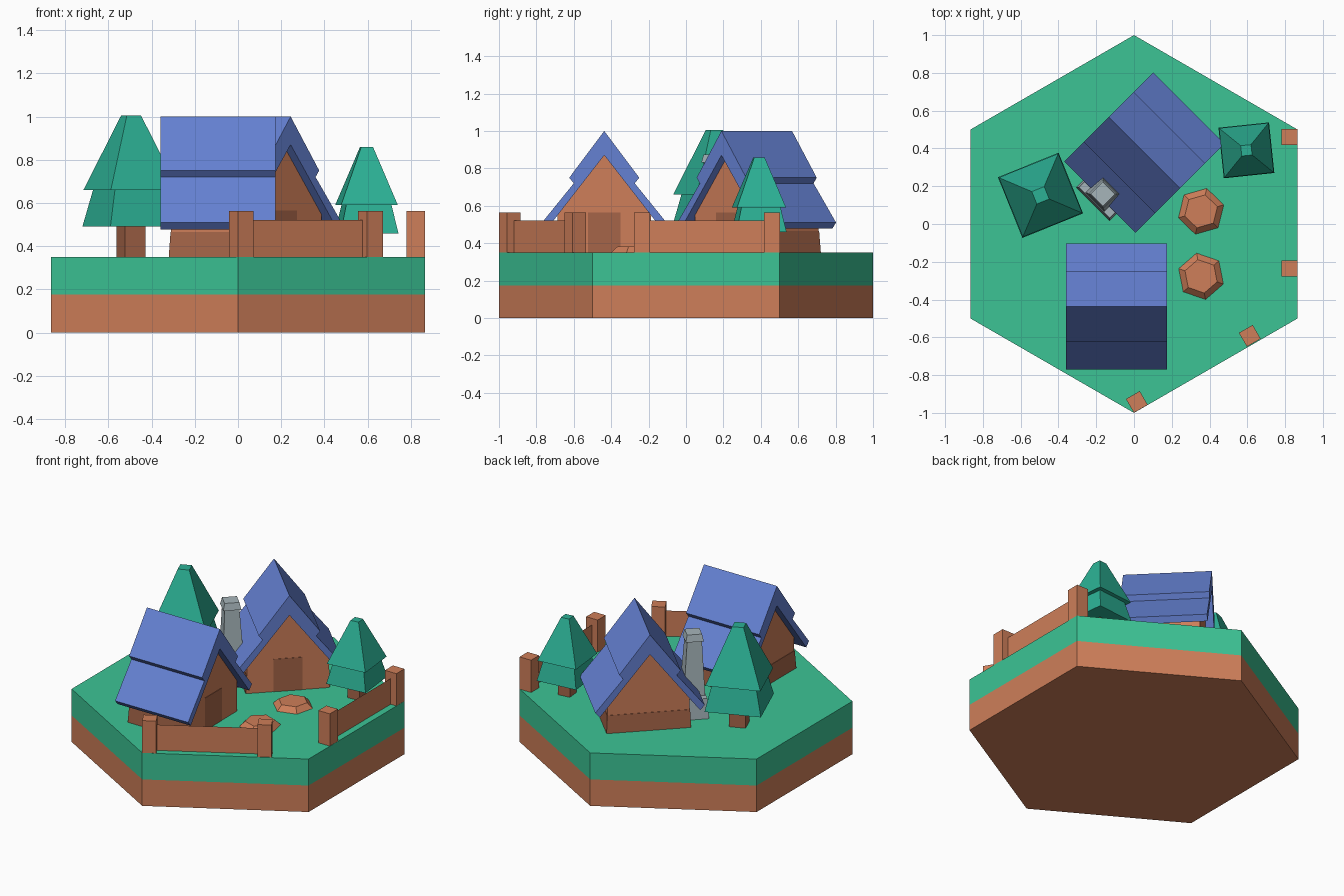
import bpy
import math
from mathutils import Matrix, Vector

if "Cube" in bpy.data.objects:
    bpy.data.objects.remove(bpy.data.objects["Cube"])


def mat(name, r, g, b):
    m = bpy.data.materials.new(name)
    m.diffuse_color = (r, g, b, 1)
    m.use_nodes = True
    m.node_tree.nodes["Principled BSDF"].inputs["Base Color"].default_value = m.diffuse_color
    return m


GRASS = mat("grass", 0.045, 0.55, 0.30)
EARTH = mat("earth", 0.62, 0.21, 0.10)
DARK = mat("dark_wood", 0.38, 0.13, 0.065)
BLUE = mat("roof_blue", 0.13, 0.22, 0.65)
LEAF = mat("leaf", 0.025, 0.44, 0.30)
STONE = mat("stone", 0.38, 0.46, 0.49)


def place(x, y, deg=0, s=1, z=0):
    return Matrix.Translation((x, y, z)) @ Matrix.Rotation(math.radians(deg), 4, 'Z') @ Matrix.Scale(s, 4)


def mesh_obj(name, verts, faces, material, M=Matrix()):
    me = bpy.data.meshes.new(name)
    me.from_pydata([M @ Vector(v) for v in verts], [], faces)
    me.materials.append(material)
    ob = bpy.data.objects.new(name, me)
    bpy.context.collection.objects.link(ob)
    return ob


def loft(name, rings, material, M=Matrix()):
    """Skin equal-sized rings of points and cap both ends."""
    n = len(rings[0])
    verts = [p for r in rings for p in r]
    faces = [tuple(range(n))[::-1], tuple(range(len(verts) - n, len(verts)))]
    for k in range(len(rings) - 1):
        for i in range(n):
            j = (i + 1) % n
            faces.append((k * n + i, k * n + j, k * n + n + j, k * n + n + i))
    return mesh_obj(name, verts, faces, material, M)


def frustum(name, sides, levels, material, M=Matrix(), deg=0):
    """levels: (radius, z) from bottom to top."""
    a0 = math.radians(deg)
    rings = [[(r * math.cos(a0 + 2 * math.pi * i / sides),
               r * math.sin(a0 + 2 * math.pi * i / sides), z) for i in range(sides)]
             for r, z in levels]
    return loft(name, rings, material, M)


def block(name, levels, material, M=Matrix()):
    """levels: (x0, x1, y0, y1, z) rectangles from bottom to top."""
    rings = [[(a, c, z), (b, c, z), (b, d, z), (a, d, z)] for a, b, c, d, z in levels]
    return loft(name, rings, material, M)


def extrude_x(name, profile, x0, x1, material, M=Matrix()):
    return loft(name, [[(x, y, z) for y, z in profile] for x in (x0, x1)], material, M)


# hexagonal ground in two layers
frustum("earth_base", 6, [(1, 0), (1, 0.175)], EARTH, deg=30)
frustum("grass_layer", 6, [(1, 0.175), (1, 0.35)], GRASS, deg=30)


# houses: ridge runs along local x, door on +x gable
def house(tag, M):
    right = [(0.187, 0.75), (0.163, 0.72), (0.333, 0.51), (0.305, 0.478)]
    outline = ([(0, 1.0)] + right + [(0, 0.87)]
               + [(-y, z) for y, z in reversed(right)])
    extrude_x(tag + "_roof", outline, -0.267, 0.267, BLUE, M)
    gable = [(-0.25, 0.35), (0.25, 0.35), (0.25, 0.55), (0, 0.872), (-0.25, 0.55)]
    extrude_x(tag + "_walls", gable, -0.2175, 0.2175, EARTH, M)
    block(tag + "_footing", [(-0.228, 0.212, -0.257, 0.257, 0.35),
                             (-0.22, 0.212, -0.252, 0.252, 0.465)], DARK, M)
    block(tag + "_door", [(0.2, 0.22, -0.088, 0.088, 0.35),
                          (0.2, 0.22, -0.088, 0.088, 0.565)], DARK, M)


house("front_house", place(-0.0925, -0.437))
back = place(0.055, 0.378, -45)
house("back_house", back)

# stepped stone chimney on the side of the back house
block("chimney_base", [(-0.125, 0.125, -0.385, -0.24, 0.35),
                       (-0.115, 0.115, -0.375, -0.24, 0.48)], STONE, back)
block("chimney_stack", [(-0.07, 0.07, -0.37, -0.24, 0.48),
                        (-0.045, 0.045, -0.355, -0.265, 0.83)], STONE, back)
block("chimney_cap", [(-0.055, 0.055, -0.365, -0.255, 0.83),
                      (-0.045, 0.045, -0.355, -0.265, 0.875)], STONE, back)


# pines: same tree at two scales
def tree(tag, M):
    frustum(tag + "_trunk", 4, [(0.073, 0), (0.073, 0.145)], DARK, M)
    frustum(tag + "_lower_leaves", 4, [(0.245, 0.14), (0.19, 0.315)], LEAF, M)
    frustum(tag + "_upper_leaves", 4, [(0.24, 0.31), (0.05, 0.655)], LEAF, M)


tree("large_tree", place(-0.495, 0.152, 67, 1, 0.35))
tree("small_tree", place(0.595, 0.39, 51, 0.777, 0.35))

# low six-sided mounds in the yard
for i, (y, deg) in enumerate([(0.067, 16), (-0.277, 41)]):
    frustum("mound_%d" % (i + 1), 6, [(0.125, 0.35), (0.09, 0.383)], EARTH,
            place(0.355, y), deg)

# fence: square posts with a thin panel between each pair
for tag, deg, ends in [("side_fence", 0, [(0.823, 0.46), (0.823, -0.235)]),
                       ("front_fence", 30, [(0.613, -0.592), (0.015, -0.942)])]:
    for i, (x, y) in enumerate(ends):
        h = 0.042
        block("%s_post_%d" % (tag, i + 1),
              [(-h, h, -h, h, 0.35), (-h, h, -h, h, 0.563)], EARTH, place(x, y, deg))
    (ax, ay), (bx, by) = ends
    mesh_obj(tag + "_panel", [(ax, ay, 0.35), (bx, by, 0.35), (bx, by, 0.52), (ax, ay, 0.52)],
             [(0, 1, 2, 3)], EARTH)
